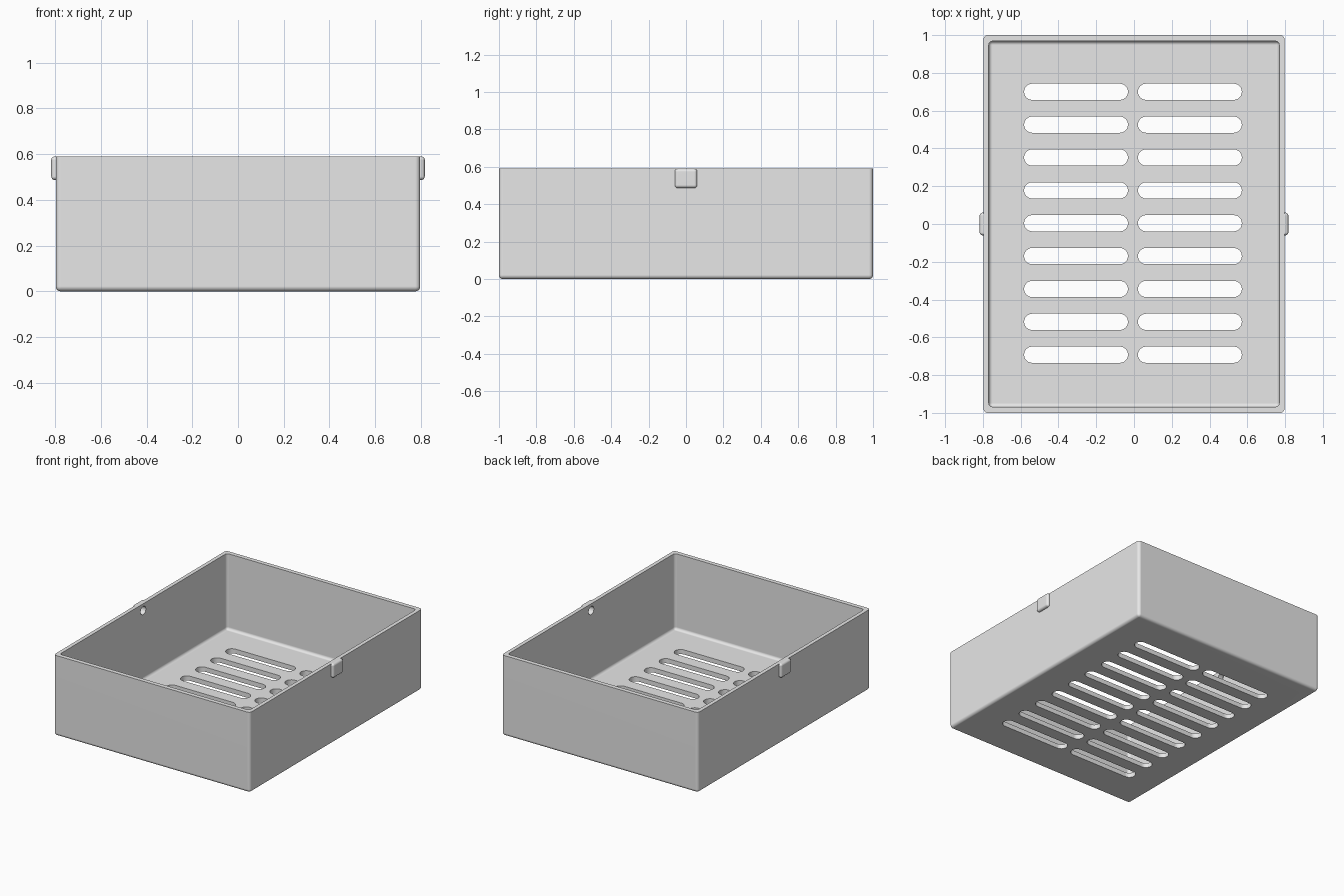
import bpy, bmesh, math
from mathutils import Matrix, Vector

cube = bpy.data.objects.get("Cube")
if cube:
    bpy.data.objects.remove(cube, do_unlink=True)

WIDTH, LENGTH, HEIGHT = 0.797, 1.0, 0.59   # half width, half length, height
WALL, FLOOR = 0.028, 0.034

grey = bpy.data.materials.new("grey plastic")
grey.use_nodes = True
colour = (0.8, 0.8, 0.8, 1)
grey.diffuse_color = colour
grey.node_tree.nodes["Principled BSDF"].inputs["Base Color"].default_value = colour


def make_object(name, bm):
    bmesh.ops.recalc_face_normals(bm, faces=bm.faces)
    mesh = bpy.data.meshes.new(name)
    bm.to_mesh(mesh)
    bm.free()
    mesh.materials.append(grey)
    obj = bpy.data.objects.new(name, mesh)
    bpy.context.collection.objects.link(obj)
    return obj


def rounded_box(name, low, high, radius, keep_top=False):
    """Box between two corners with rounded edges; the top rim may stay sharp."""
    low, high = Vector(low), Vector(high)
    bm = bmesh.new()
    place = Matrix.Translation((low + high) / 2) @ Matrix.Diagonal((*(high - low), 1))
    bmesh.ops.create_cube(bm, size=1, matrix=place)
    edges = [e for e in bm.edges
             if not (keep_top and all(v.co.z > high.z - 1e-4 for v in e.verts))]
    bmesh.ops.bevel(bm, geom=edges, offset=radius, segments=5, profile=0.5,
                    affect='EDGES')
    return make_object(name, bm)


def add_slot(bm, x0, x1, y, radius, steps=12):
    """Vertical prism with a round-ended outline."""
    ring = []
    for cx, start in ((x1 - radius, -math.pi / 2), (x0 + radius, math.pi / 2)):
        for i in range(steps + 1):
            a = start + math.pi * i / steps
            ring.append(bm.verts.new((cx + radius * math.cos(a),
                                      y + radius * math.sin(a), -0.1)))
    face = bm.faces.new(ring)
    out = bmesh.ops.extrude_face_region(bm, geom=[face])
    top = [g for g in out["geom"] if isinstance(g, bmesh.types.BMVert)]
    bmesh.ops.translate(bm, verts=top, vec=(0, 0, 0.25))


def combine(target, other, operation):
    """Apply a boolean and remove the helper."""
    mod = target.modifiers.new("boolean", 'BOOLEAN')
    mod.operation, mod.solver, mod.object = operation, 'EXACT', other
    bpy.context.view_layer.objects.active = target
    bpy.ops.object.modifier_apply(modifier=mod.name)
    bpy.data.objects.remove(other, do_unlink=True)


# Outer body of the tray
tray = rounded_box("vented_tray", (-WIDTH, -LENGTH, 0), (WIDTH, LENGTH, HEIGHT),
                   0.022, keep_top=True)

# Rounded tabs at the top of each long side
for side in (-1, 1):
    xs = sorted((side * 0.74, side * 0.817))
    tab = rounded_box("side_tab", (xs[0], -0.06, 0.487), (xs[1], 0.06, HEIGHT), 0.016)
    combine(tray, tab, 'UNION')

# Inside of the tray
cavity = rounded_box("cavity", (WALL - WIDTH, WALL + 0.004 - LENGTH, FLOOR),
                     (WIDTH - WALL, LENGTH - WALL - 0.004, 0.8), 0.02)
combine(tray, cavity, 'DIFFERENCE')

# Two columns of vent slots through the floor
bm = bmesh.new()
for row in range(9):
    for x0 in (-0.582, 0.021):
        add_slot(bm, x0, x0 + 0.55, 0.004 + (row - 4) * 0.174, 0.043)
combine(tray, make_object("slot_cutter", bm), 'DIFFERENCE')

# Blind round sockets behind the tabs
bm = bmesh.new()
for side in (-1, 1):
    place = Matrix.Translation((side * 0.755, 0, 0.54)) @ Matrix.Rotation(math.pi / 2, 4, 'Y')
    bmesh.ops.create_cone(bm, cap_ends=True, segments=32, radius1=0.03, radius2=0.03,
                          depth=0.1, matrix=place)
combine(tray, make_object("socket_cutter", bm), 'DIFFERENCE')

# Smooth rounded edges, flat walls
bpy.ops.object.select_all(action='DESELECT')
tray.select_set(True)
bpy.context.view_layer.objects.active = tray
bpy.ops.object.shade_smooth_by_angle(angle=math.radians(30))
weighted = tray.modifiers.new("weighted normals", 'WEIGHTED_NORMAL')
weighted.keep_sharp = True
